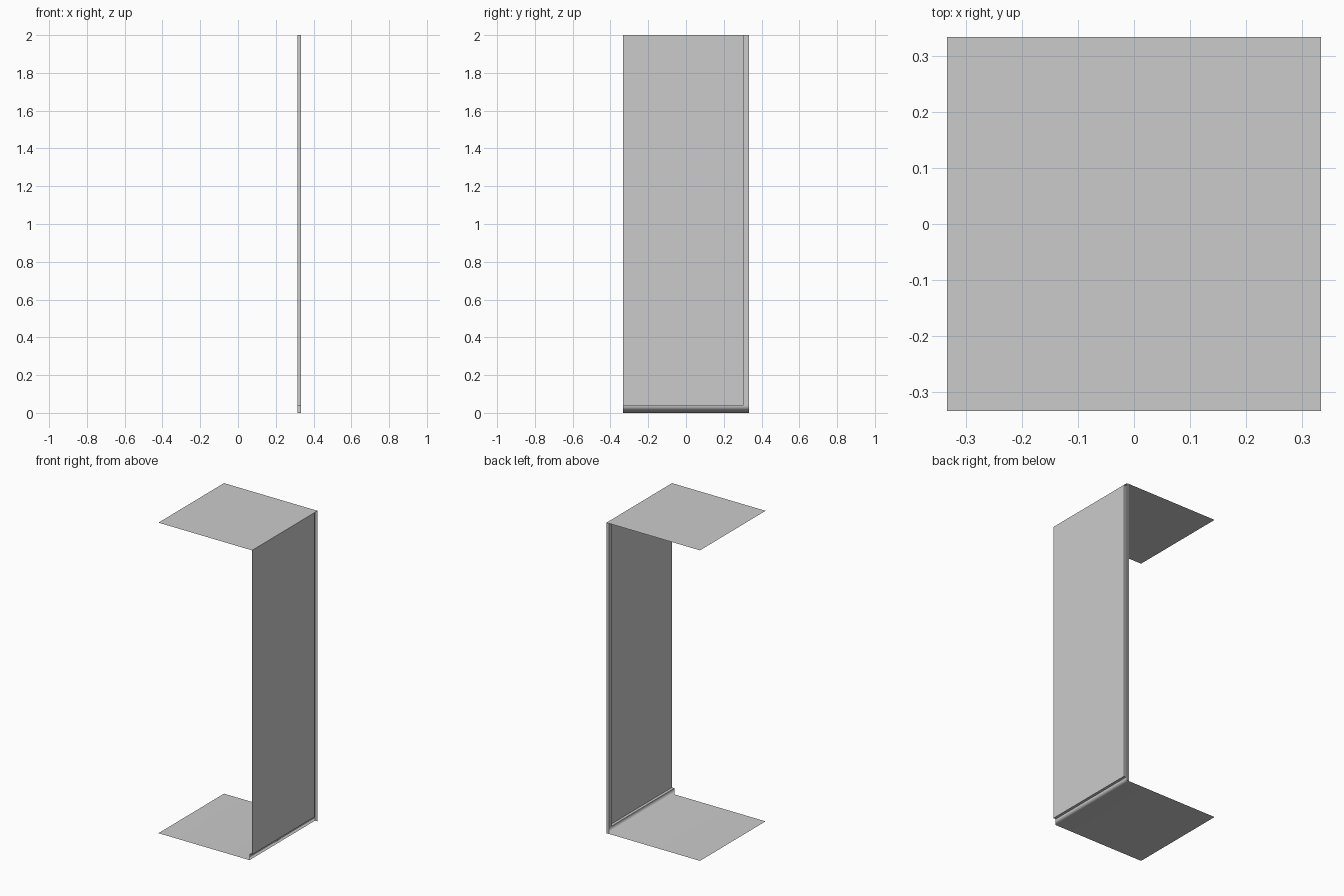
import bpy
import bmesh
from mathutils import Vector

if "Cube" in bpy.data.objects:
    bpy.data.objects.remove(bpy.data.objects["Cube"])

H = 1 / 3          # half width of the bay
TOP = 2.0          # ceiling height
IN_X = 0.316       # inner face of skirting and door trim
SKIRT = 0.04       # skirting height
TRIM_Y = 0.305     # where the wall meets the upright trim


def sweep(name, points, offset, smooth=False):
    """Sweep an open profile along a straight offset into a single-sided sheet."""
    bm = bmesh.new()
    offset = Vector(offset)
    near = [bm.verts.new(p) for p in points]
    far = [bm.verts.new(Vector(p) + offset) for p in points]
    for i in range(len(points) - 1):
        face = bm.faces.new((near[i], near[i + 1], far[i + 1], far[i]))
        face.smooth = smooth
    mesh = bpy.data.meshes.new(name)
    bm.to_mesh(mesh)
    bm.free()
    obj = bpy.data.objects.new(name, mesh)
    bpy.context.collection.objects.link(obj)
    return obj


# Floor turning up into the skirting board, shaded as one soft surface
floor = sweep("floor_and_skirting",
              [(-H, -H, 0), (IN_X, -H, 0), (IN_X, -H, SKIRT)],
              (0, 2 * H, 0), smooth=True)
weighted = floor.modifiers.new("weighted_normals", 'WEIGHTED_NORMAL')
weighted.mode = 'FACE_AREA'

# Skirting ledge and the wall panel above it
sweep("wall_panel_with_ledge",
      [(IN_X, -H, SKIRT), (H, -H, SKIRT), (H, -H, TOP)],
      (0, TRIM_Y + H, 0))

# Upright trim: end return, inner face and step back to the wall
sweep("upright_trim",
      [(H, H, SKIRT), (IN_X, H, SKIRT), (IN_X, TRIM_Y, SKIRT), (H, TRIM_Y, SKIRT)],
      (0, 0, TOP - SKIRT))

# End of the skirting board below the trim
sweep("skirting_end", [(H, H, 0), (IN_X, H, 0)], (0, 0, SKIRT))

# Ceiling
sweep("ceiling", [(H, -H, TOP), (-H, -H, TOP)], (0, 2 * H, 0))
